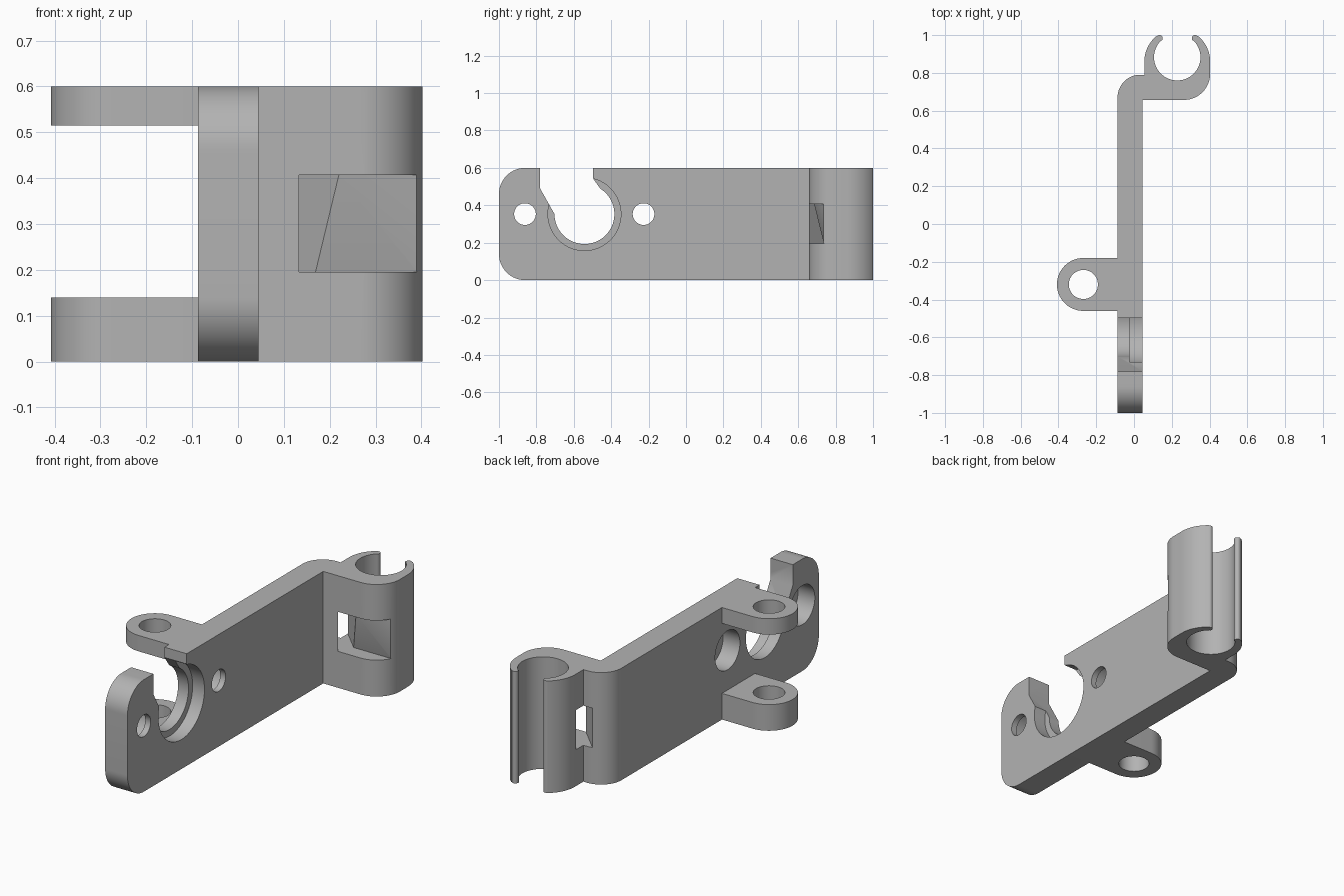
import bpy, bmesh
from math import sin, cos, radians

cube = bpy.data.objects.get("Cube")
if cube:
    bpy.data.objects.remove(cube, do_unlink=True)

grey = bpy.data.materials.new("matte grey")
grey.use_nodes = True
COLOUR = (0.45, 0.45, 0.45, 1)
grey.diffuse_color = COLOUR
grey.node_tree.nodes["Principled BSDF"].inputs["Base Color"].default_value = COLOUR

HEIGHT = 0.6
X0, X1 = -0.087, 0.045      # plate thickness
MID_Z = 0.353               # height of the plate's holes


def arc(cx, cy, r, start, end, steps=20):
    angles = [radians(start + (end - start) * i / steps) for i in range(steps + 1)]
    return [(cx + r * cos(a), cy + r * sin(a)) for a in angles]


def circle(cx, cy, r, n=64):
    return arc(cx, cy, r, 0, 360, n)[:-1]


def prism(name, outline, lo, hi, axis="z", adjust=None):
    """Extrude an outline along z (xy outline) or along x (yz outline)."""
    bm = bmesh.new()

    def ring(h):
        return [bm.verts.new((a, b, h) if axis == "z" else (h, a, b)) for a, b in outline]

    low, high = ring(lo), ring(hi)
    if adjust:
        adjust(high)
    bm.faces.new(low)
    bm.faces.new(high)
    for i in range(len(low)):
        j = (i + 1) % len(low)
        bm.faces.new((low[i], low[j], high[j], high[i]))
    if adjust:
        bmesh.ops.triangulate(bm, faces=bm.faces[:])
    bmesh.ops.recalc_face_normals(bm, faces=bm.faces[:])
    mesh = bpy.data.meshes.new(name)
    bm.to_mesh(mesh)
    bm.free()
    mesh.materials.append(grey)
    ob = bpy.data.objects.new(name, mesh)
    bpy.context.collection.objects.link(ob)
    return ob


def combine(target, tool, operation="DIFFERENCE"):
    tool.hide_render = True
    mod = target.modifiers.new("combine", "BOOLEAN")
    mod.operation, mod.solver, mod.object = operation, "EXACT", tool
    bpy.context.view_layer.objects.active = target
    bpy.ops.object.modifier_apply(modifier=mod.name)
    bpy.data.objects.remove(tool, do_unlink=True)


# Plate and open tube clip, drawn as one outline seen from above
CX = 0.229
profile = [(X0, -1), (X1, -1), (X1, 0.657)]
profile += arc(0.265, 0.795, 0.138, -90, 0)             # outer clip corner
profile += arc(CX, 0.86, 0.174, 0, 52)                  # jaw outside
profile += arc(CX + 0.094, 0.983, 0.017, 43, 223, 10)   # jaw tip
profile += arc(CX, 0.883, 0.123, 47, -227, 64)          # tube seat
profile += arc(CX - 0.094, 0.983, 0.017, -43, 137, 10)
profile += arc(CX, 0.86, 0.174, 128, 180)
profile += [(CX - 0.174, 0.79)]
profile += arc(X0 + 0.12, 0.67, 0.12, 90, 180)          # plate bend
bracket = prism("clip_bracket", profile, 0, HEIGHT)

# Rounded front corners of the plate
R = 0.14
bottom = [(-1.1, -0.1), (-1 + R, -0.1)] + arc(-1 + R, R, R, 270, 180) + [(-1.1, R)]
for outline in (bottom, [(y, HEIGHT - z) for y, z in bottom]):
    combine(bracket, prism("corner_cutter", outline, -0.2, 0.2, "x"))

# Pierced hinge lugs
TX, TY = -0.268, -0.32
lug_outline = [(-0.06, TY - R), (-0.06, TY + R)] + arc(TX, TY, R, 90, 270, 40)
for lo, hi in ((0, 0.14), (0.515, HEIGHT)):
    lug = prism("hinge_lug", lug_outline, lo, hi)
    combine(lug, prism("pin_cutter", circle(TX, TY, 0.077), lo - 0.1, hi + 0.1))
    combine(bracket, lug, "UNION")

# Large stepped hole, open at the top
HY = -0.543
combine(bracket, prism("hole_cutter", circle(HY, MID_Z, 0.16, 96), -0.3, 0.3, "x"))
combine(bracket, prism("recess_cutter", circle(HY, MID_Z, 0.195, 96), -0.025, 0.3, "x"))
mouth = [(-0.78, 0.7), (-0.78, 0.49), (-0.703, MID_Z), (HY, MID_Z),
         (-0.457, 0.487), (-0.498, 0.545), (-0.498, 0.7)]
combine(bracket, prism("mouth_cutter", mouth, -0.3, 0.3, "x"))

# Screw holes with wide bores from the lug side
for y in (-0.861, -0.227):
    combine(bracket, prism("screw_cutter", circle(y, MID_Z, 0.058, 48), -0.3, 0.3, "x"))
    combine(bracket, prism("bore_cutter", circle(y, MID_Z, 0.105, 48), -0.3, 0.013, "x"))


# Strap slot running behind the tube seat, with a twisted inner wall
def twist(ring):
    ring[3].co.x, ring[3].co.y = 0.22, 0.685


slot = [(0.19, 0.6), (-0.06, 0.85), (0.0, 0.906), (0.169, 0.737),
        (0.393, 0.737), (0.5, 0.737), (0.5, 0.6)]
combine(bracket, prism("slot_cutter", slot, 0.195, 0.407, adjust=twist))

# Smooth curves, sharp edges
bpy.ops.object.select_all(action="DESELECT")
bracket.select_set(True)
bpy.context.view_layer.objects.active = bracket
bpy.ops.object.shade_smooth_by_angle(angle=radians(30))
